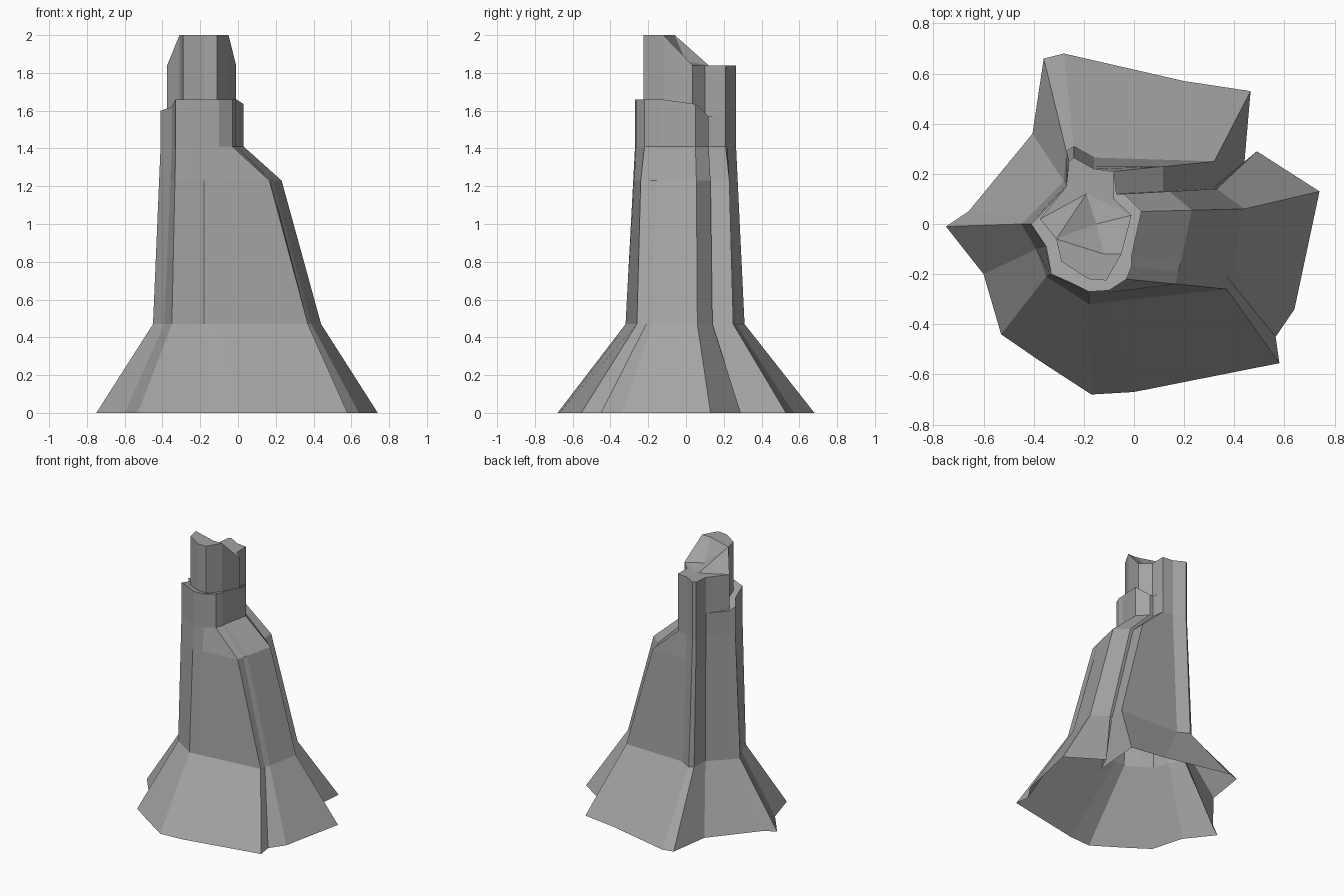
import bpy
from mathutils import Vector

default = bpy.data.objects.get("Cube")
if default:
    bpy.data.objects.remove(default, do_unlink=True)

# One plain stone colour
stone = bpy.data.materials.new("grey_stone")
stone.use_nodes = True
colour = (0.37, 0.37, 0.37, 1)
stone.diffuse_color = colour
shader = next(n for n in stone.node_tree.nodes if n.type == "BSDF_PRINCIPLED")
shader.inputs["Base Color"].default_value = colour
shader.inputs["Roughness"].default_value = 0.9


def make_object(name, verts, faces):
    mesh = bpy.data.meshes.new(name)
    mesh.from_pydata(verts, [], faces)
    mesh.materials.append(stone)
    mesh.update()
    obj = bpy.data.objects.new(name, mesh)
    bpy.context.collection.objects.link(obj)
    return obj


def band(start, count):
    """Side faces between one ring and the ring stacked after it."""
    faces = []
    for i in range(count):
        j = (i + 1) % count
        faces.append((start + i, start + j, start + count + j, start + count + i))
    return faces


# Matching outlines, counter-clockwise from the west corner
foot = [(-.75, -.01), (-.6, -.2), (-.53, -.44), (-.37, -.55), (-.17, -.68), (0, -.67),
        (.58, -.555), (.565, -.45), (.64, -.34), (.74, .13), (.49, .29), (.434, .17),
        (.465, .53), (.2, .57), (-.28, .68), (-.36, .66), (-.405, .36), (-.66, .05)]
waist = [(-.45, 0), (-.39, -.1), (-.35, -.21), (-.27, -.26), (-.18, -.32), (-.1, -.31),
         (.37, -.26), (.37, -.21), (.39, -.18), (.44, .06), (.33, .14), (.31, .14),
         (.32, .25), (-.16, .265), (-.24, .31), (-.27, .29), (-.28, .17), (-.42, .03)]
shoulder = [(-.41, 0), (-.35, -.09), (-.33, -.2), (-.25, -.235), (-.18, -.27), (-.1, -.265),
            (-.03, -.22), (-.01, -.17), (-.01, -.13), (.03, .05), (-.04, .12), (-.07, .12),
            (-.08, .21), (-.16, .22), (-.24, .265), (-.26, .25), (-.27, .15), (-.38, .03)]
count = len(foot)
buttress = range(6, 13)


def lip_height(i):
    """Collar is level at the front and drops towards the back."""
    if 2 <= i <= 8:
        return 1.66
    return {0: 1.6, 1: 1.62, 9: 1.635}.get(i, 1.57)


# The buttress bulges out below its sloping top; the rest tapers evenly
hip = []
for i in range(count):
    blend = 0.51 if i in buttress else 0.81
    hip.append(Vector(waist[i]).lerp(Vector(shoulder[i]), blend))

# Flared skirt, tower, buttress and collar as one open-bottomed shell
verts = []
for outline, z in ((foot, 0), (waist, .47), (hip, 1.23), (shoulder, 1.41)):
    verts += [(x, y, z) for x, y in outline]
verts += [(x, y, lip_height(i)) for i, (x, y) in enumerate(shoulder)]
faces = []
for level in range(4):
    faces += band(level * count, count)
faces.append(tuple(range(4 * count, 5 * count)))
make_object("rock_tower", verts, faces)

# Broken upper column with a high front and a low back
high = [(-.31, -.06), (-.29, -.15), (-.18, -.22), (-.11, -.225), (-.05, -.12)]
low = [(-.01, .035), (-.08, .1)] + shoulder[12:17] + [(-.375, .02)]
rim = high + low
n = len(rim)
verts = [(x, y, 1.56) for x, y in rim]
verts += [(x, y, 2.0 if i < len(high) else 1.84) for i, (x, y) in enumerate(rim)]
crest, dip, back = 2 * n, 2 * n + 1, 2 * n + 2
verts += [(-.12, -.12, 2.0), (-.15, 0, 1.86), (-.19, .12, 1.84)]
faces = band(0, n)
top = list(range(n, 2 * n))
west, east, notch, last = top[0], top[4], top[5], top[-1]
faces += [tuple(top[:5]) + (crest,),
          (crest, east, notch), (crest, notch, dip),
          (west, crest, dip), (west, dip, back),
          (dip, notch, back), (west, back, last),
          tuple(top[5:]) + (back,)]
make_object("upper_column", verts, faces)
